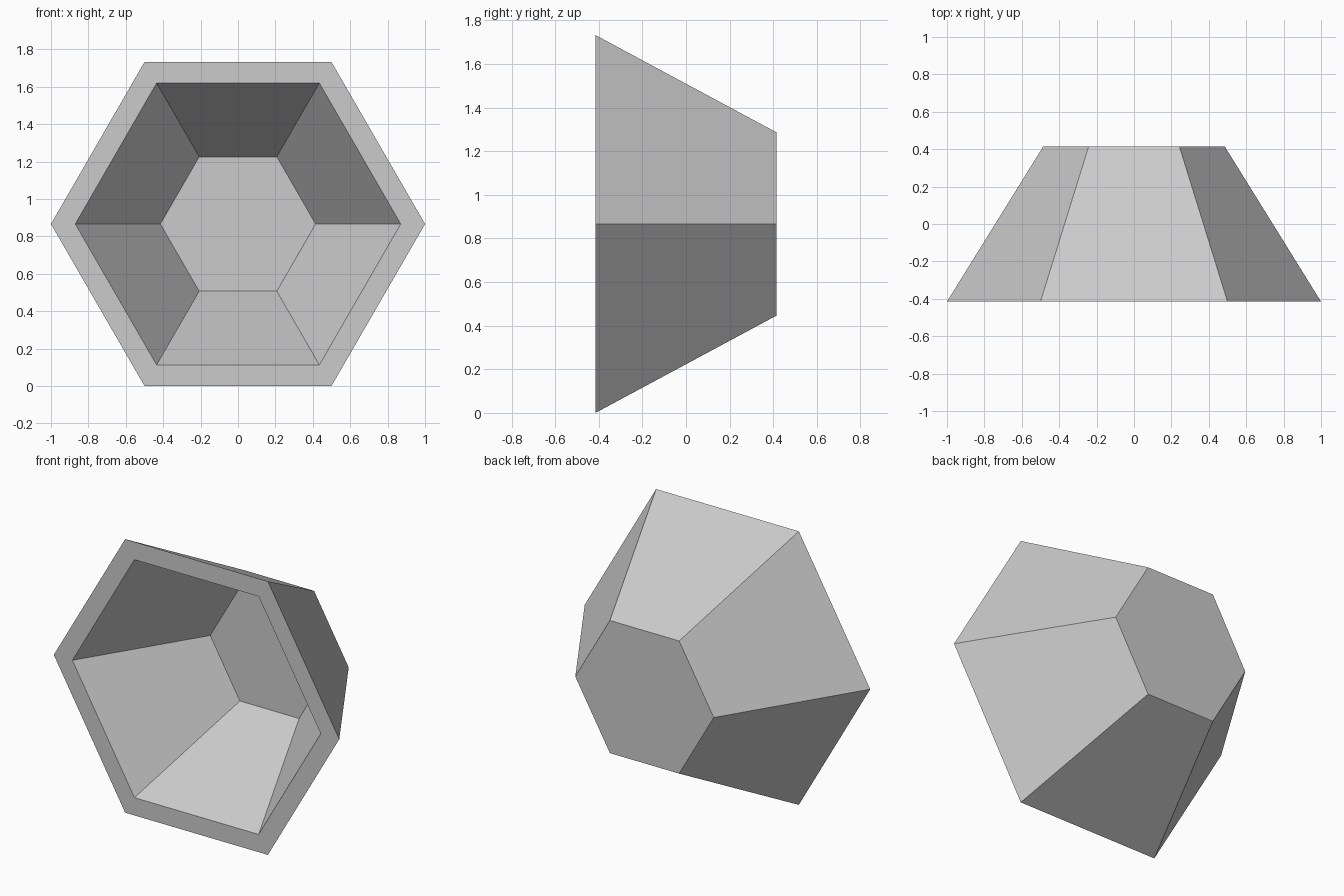
import bpy, bmesh, math

if "Cube" in bpy.data.objects:
    bpy.data.objects.remove(bpy.data.objects["Cube"], do_unlink=True)

SIDES = 6
CENTRE_Z = math.sqrt(3) / 2

# Single plain grey
grey = bpy.data.materials.new("Light grey")
grey.use_nodes = True
colour = (0.6, 0.6, 0.6, 1)
grey.diffuse_color = colour
grey.node_tree.nodes["Principled BSDF"].inputs["Base Color"].default_value = colour

# Rings (radius, y): outer back, outer rim, inner rim, inner floor
profile = [(0.485, 0.415), (1.0, -0.415), (0.87, -0.415), (0.415, 0.315)]

bm = bmesh.new()
rings = []
for radius, y in profile:
    angles = [math.tau * i / SIDES for i in range(SIDES)]
    rings.append([bm.verts.new((radius * math.cos(a), y, CENTRE_Z + radius * math.sin(a)))
                  for a in angles])

# Walls and rim between neighbouring rings
for a, b in zip(rings, rings[1:]):
    for i in range(SIDES):
        j = (i + 1) % SIDES
        bm.faces.new((a[i], a[j], b[j], b[i]))

# Closed back and inner floor
bm.faces.new(rings[0])
bm.faces.new(rings[-1])
bmesh.ops.recalc_face_normals(bm, faces=bm.faces)

mesh = bpy.data.meshes.new("hexagonal_cup")
bm.to_mesh(mesh)
bm.free()
mesh.materials.append(grey)
cup = bpy.data.objects.new("hexagonal_cup", mesh)
bpy.context.collection.objects.link(cup)
